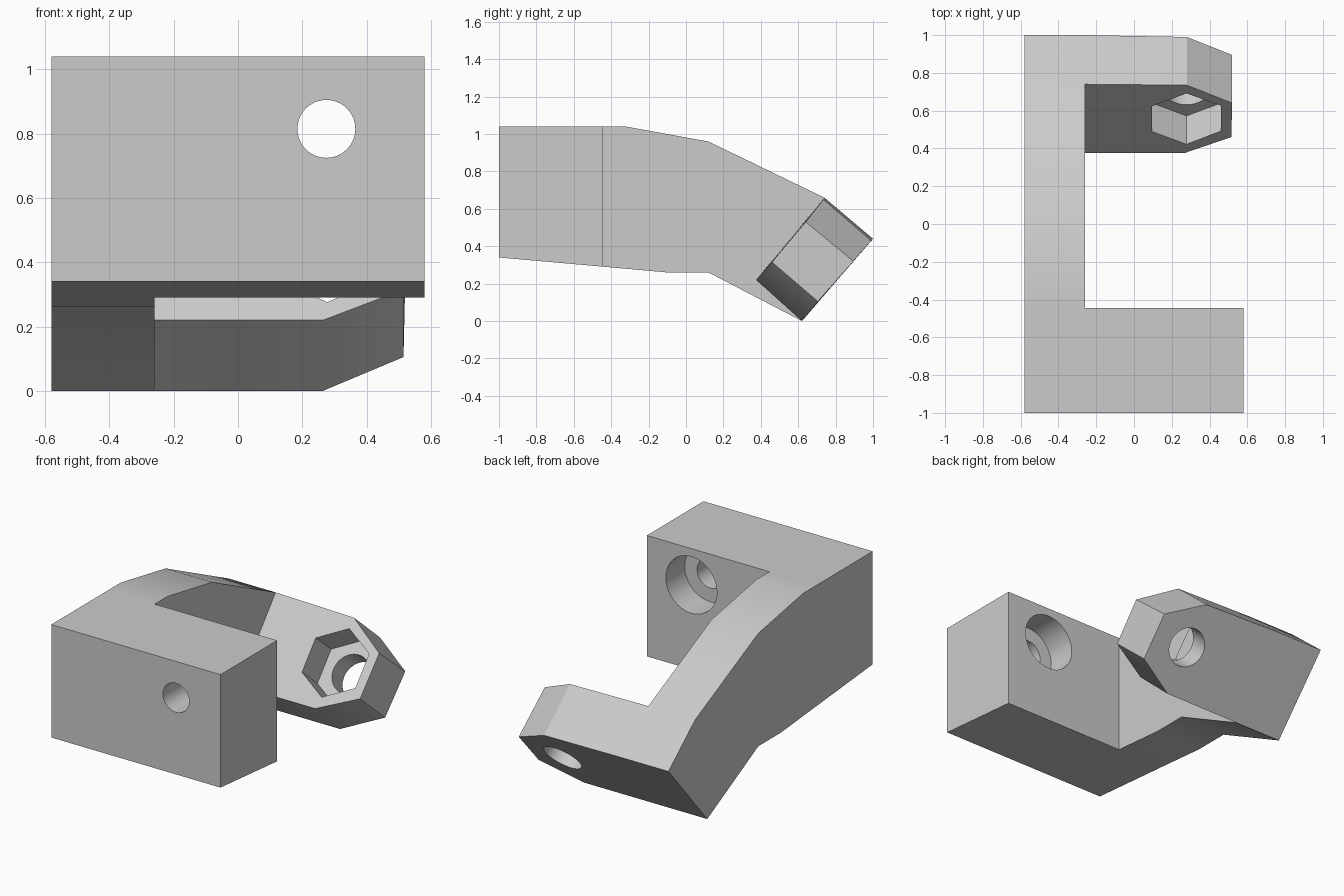
import bpy, bmesh, math
from mathutils import Vector

old = bpy.data.objects.get("Cube")
if old:
    bpy.data.objects.remove(old, do_unlink=True)

grey = bpy.data.materials.new("matte grey")
grey.use_nodes = True
colour = (0.6, 0.6, 0.6, 1)
grey.diffuse_color = colour
grey.node_tree.nodes["Principled BSDF"].inputs["Base Color"].default_value = colour


def make_object(bm, name):
    bmesh.ops.recalc_face_normals(bm, faces=bm.faces[:])
    mesh = bpy.data.meshes.new(name)
    bm.to_mesh(mesh)
    bm.free()
    mesh.materials.append(grey)
    obj = bpy.data.objects.new(name, mesh)
    bpy.context.collection.objects.link(obj)
    return obj


# Side profile of the bent spine (y, z), clockwise from the front bottom
profile = [(-1, 0.34), (-1, 1.04), (-0.445, 1.04), (-0.32, 1.04), (0.12, 0.96),
           (0.74, 0.66), (1, 0.44), (0.62, 0), (0.12, 0.26), (-0.1, 0.26), (-0.445, 0.291)]
X_OUT, X_IN, X_END = -0.58, -0.26, 0.58
bm = bmesh.new()
outer = [bm.verts.new((X_OUT, y, z)) for y, z in profile]
inner = [bm.verts.new((X_IN, y, z)) for y, z in profile]
bm.faces.new(outer)
for i in range(len(profile)):
    j = (i + 1) % len(profile)
    bm.faces.new((outer[i], outer[j], inner[j], inner[i]))

# Inner side of the spine, open where the block and the arm branch off
corner = bm.verts.new((X_IN, 0.375, 0.22))
bm.faces.new(inner[2:6] + [corner] + inner[7:11])


def branch(loop, sections):
    """Extend a loop of vertices through (x, y, z) sections and cap it."""
    for points in sections:
        ring = [bm.verts.new(p) for p in points]
        for i in range(len(loop)):
            j = (i + 1) % len(loop)
            bm.faces.new((loop[i], loop[j], ring[j], ring[i]))
        loop = ring
    bm.faces.new(loop)


# Front block
block = [inner[0], inner[1], inner[2], inner[10]]
branch(block, [[(X_END, v.co.y, v.co.z) for v in block]])

# Tilted rear arm with a tapered tip
arm = [inner[5], inner[6], inner[7], corner]
branch(arm, [
    [(0.28, 0.735, 0.65), (0.28, 0.99, 0.43), (0.265, 0.62, 0), (0.265, 0.375, 0.22)],
    [(0.52, 0.64, 0.53), (0.52, 0.895, 0.32), (0.515, 0.705, 0.105), (0.515, 0.46, 0.315)],
])
bracket = make_object(bm, "bent_bracket")


def cut(name, start, axis, radius, depth, sides):
    """Cut a straight hole from start along axis."""
    axis = Vector(axis).normalized()
    bm = bmesh.new()
    bmesh.ops.create_cone(bm, cap_ends=True, segments=sides, radius1=radius,
                          radius2=radius, depth=depth)
    cutter = make_object(bm, name)
    cutter.hide_render = True
    cutter.rotation_mode = 'QUATERNION'
    cutter.rotation_quaternion = axis.to_track_quat('Z', 'Y')
    cutter.location = Vector(start) + axis * depth / 2
    mod = bracket.modifiers.new(name, 'BOOLEAN')
    mod.operation = 'DIFFERENCE'
    mod.solver = 'EXACT'
    mod.object = cutter
    bpy.context.view_layer.update()
    bpy.ops.object.modifier_apply(modifier=name)
    bpy.data.objects.remove(cutter, do_unlink=True)


bpy.ops.object.select_all(action='DESELECT')
bracket.select_set(True)
bpy.context.view_layer.objects.active = bracket

# Screw hole with a rear counterbore in the block
cut("block_hole", (0.275, -1.1, 0.815), (0, 1, 0), 0.09, 0.8, 64)
cut("block_counterbore", (0.275, -0.63, 0.815), (0, 1, 0), 0.175, 0.3, 64)

# Hexagonal nut pocket and screw hole square to the arm
into = Vector((0, 0.765, -0.645)).normalized()
face_centre = Vector((0.278, 0.557, 0.437))
cut("arm_hole", face_centre - into * 0.1, into, 0.118, 0.6, 64)
cut("nut_pocket", face_centre - into * 0.1, into, 0.21, 0.297, 6)

bpy.ops.object.shade_smooth_by_angle(angle=math.radians(30))
